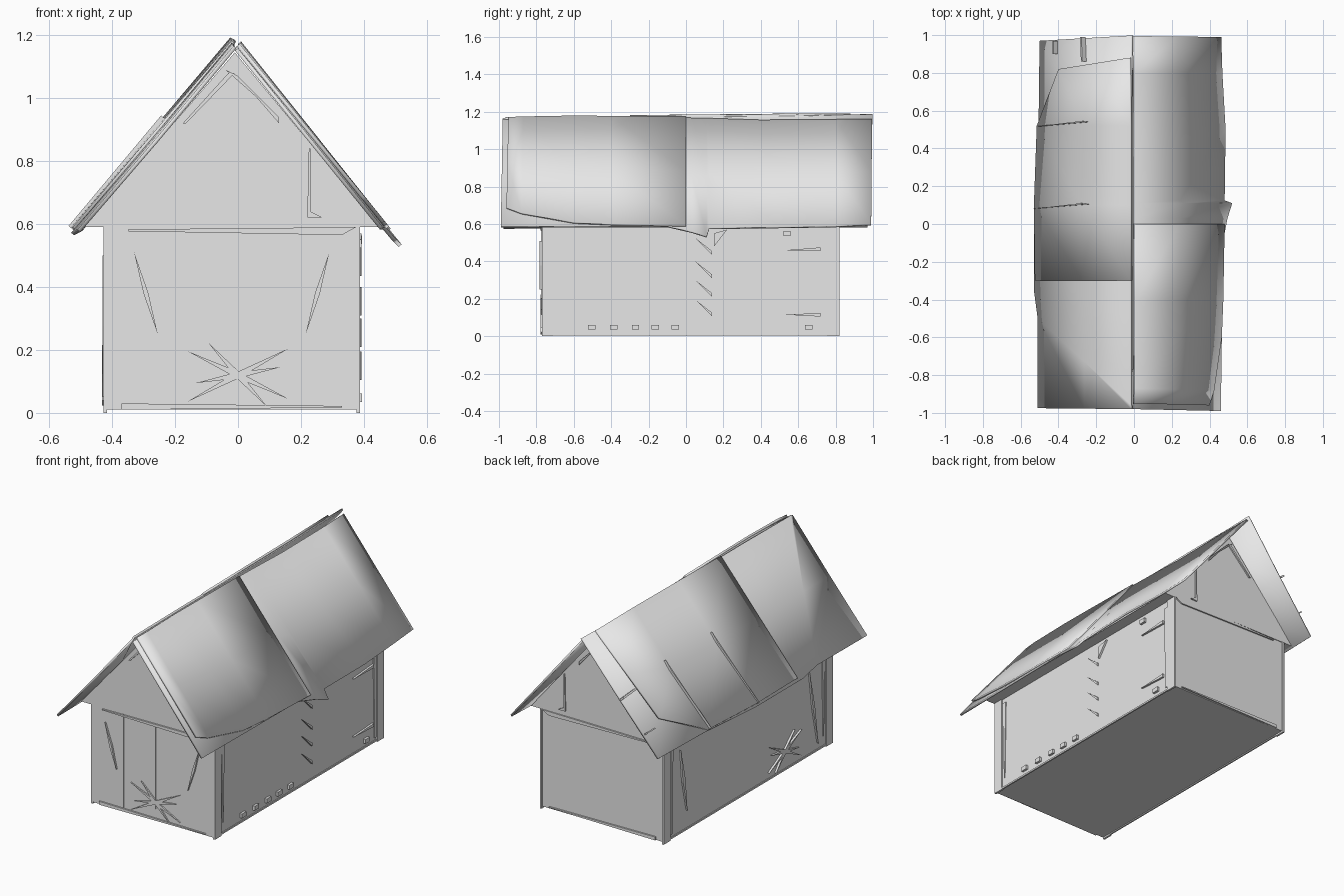
import bpy, bmesh, math
from mathutils import Vector

cube = bpy.data.objects.get("Cube")
if cube:
    bpy.data.objects.remove(cube, do_unlink=True)

grey = bpy.data.materials.new("weathered grey")
grey.diffuse_color = (0.8, 0.8, 0.8, 1)
grey.use_nodes = True
grey.node_tree.nodes["Principled BSDF"].inputs["Base Color"].default_value = (0.8, 0.8, 0.8, 1)

# Body extents
LEFT, RIGHT, FRONT, BACK, EAVE = -0.42, 0.38, -0.77, 0.81, 0.59


def finish(name, bm):
    bmesh.ops.recalc_face_normals(bm, faces=bm.faces)
    mesh = bpy.data.meshes.new(name)
    bm.to_mesh(mesh)
    bm.free()
    ob = bpy.data.objects.new(name, mesh)
    bpy.context.collection.objects.link(ob)
    mesh.materials.append(grey)
    return ob


# Surface mappings: (u, v, distance outwards) -> position
def front(u, v, d): return Vector((u, FRONT - d, v))
def back(u, v, d): return Vector((u, BACK + d, v))
def right(u, v, d): return Vector((RIGHT + d, u, v))
def left(u, v, d): return Vector((LEFT - d, u, v))
def left_slope(u, v, d):
    return Vector((-0.02 - 0.49 * v - 0.77 * d, u, 1.175 - 0.585 * v + 0.64 * d))


def plates(name, place, shapes, depth=0.008, base=-0.004):
    """Extrude outlines outwards from a surface, as one object."""
    bm = bmesh.new()
    for pts in shapes:
        low = [bm.verts.new(place(u, v, base)) for u, v in pts]
        top = [bm.verts.new(place(u, v, depth)) for u, v in pts]
        bm.faces.new(low)
        bm.faces.new(top)
        n = len(pts)
        for i in range(n):
            j = (i + 1) % n
            bm.faces.new((low[i], low[j], top[j], top[i]))
    return finish(name, bm)


def rect(u0, u1, v0, v1):
    return [(u0, v0), (u1, v0), (u1, v1), (u0, v1)]


def strip(a, b, w):
    """Tapered splinter from a to b."""
    a, b = Vector(a), Vector(b)
    s = (b - a).orthogonal().normalized() * w / 2
    return [tuple(a), tuple((a + b) / 2 + s), tuple(b), tuple((a + b) / 2 - s)]


def sheet(name, ridge, eave, sag=0.0, thick=0.012):
    """Warped roof sheet between a ridge line and an eave line."""
    bm = bmesh.new()
    rows = []
    for r, e in zip(ridge, eave):
        a, b = Vector((r[1], r[0], r[2])), Vector((e[1], e[0], e[2]))
        mid = (a + b) / 2 + Vector((0, 0, -sag))
        rows.append([bm.verts.new(p) for p in (a, mid, b)])
    for p, q in zip(rows, rows[1:]):
        for i in range(2):
            bm.faces.new((p[i], p[i + 1], q[i + 1], q[i]))
    ob = finish(name, bm)
    # outward faces must look up so thickness goes inwards
    if ob.data.polygons[0].normal.z < 0:
        ob.data.flip_normals()
    solid = ob.modifiers.new("thickness", "SOLIDIFY")
    solid.thickness = thick
    solid.offset = -1
    bpy.ops.object.select_all(action="DESELECT")
    ob.select_set(True)
    bpy.context.view_layer.objects.active = ob
    bpy.ops.object.shade_smooth_by_angle(angle=math.radians(30))
    return ob


# Walls and the wider attic on top
L = BACK - FRONT
plates("walls", front, [rect(LEFT, RIGHT, 0.01, EAVE)], depth=0, base=-L)
plates("attic", front, [[(-0.49, EAVE), (0.45, EAVE), (-0.01, 1.145)]], depth=0.004, base=-L - 0.004)

# Corner posts and base sills on both long sides
for side, place in (("right", right), ("left", left)):
    plates(side + "_corner_posts", place,
           [rect(FRONT, -0.71, 0.0, EAVE), rect(0.755, BACK + 0.01, 0.0, EAVE)], depth=0.008)
    plates(side + "_post_slats", place,
           [[(-0.705, 0.56), (-0.675, 0.56), (-0.685, 0.07), (-0.69, 0.07)],
            [(0.725, 0.55), (0.75, 0.55), (0.75, 0.03), (0.735, 0.03)]], depth=0.005)
    plates(side + "_sill", place, [rect(-0.71, 0.755, 0.004, 0.014)], depth=0.005)

# Splinters and nail heads on the right wall
chips = [[(0.05, z + 0.09), (0.14, z + 0.02), (0.14, z), (0.07, z + 0.07)]
         for z in (0.105, 0.21, 0.31, 0.435)]
chips += [[(0.15, 0.55), (0.15, 0.48), (0.22, 0.57)],
          [(0.53, 0.46), (0.72, 0.455), (0.72, 0.475)],
          [(0.53, 0.115), (0.72, 0.105), (0.72, 0.125)]]
plates("right_wall_splinters", right, chips, depth=0.012)
nails = [(y, 0.048) for y in (-0.505, -0.385, -0.27, -0.165, -0.058, 0.655)] + [(0.54, 0.55)]
plates("right_wall_nails", right,
       [rect(y - 0.02, y + 0.02, z - 0.013, z + 0.013) for y, z in nails], depth=0.014)


def star(cx, cz, r):
    return [strip((cx - r * c, cz - r * s), (cx + r * c, cz + r * s), 0.02)
            for c, s in ((0.95, 0.5), (0.95, -0.45), (0.8, 0.15), (0.55, -0.6))]


# Broken boards
plates("left_wall_break", left, star(-0.32, 0.12, 0.16), depth=0.012)
plates("left_wall_splinters", left, [strip((0.6, 0.12), (0.66, 0.5), 0.025),
                                     strip((-0.63, 0.05), (-0.55, 0.5), 0.02)], depth=0.01)
plates("front_wall_break", front, star(0, 0.12, 0.17), depth=0.008)
plates("front_wall_splinters", front, [strip((-0.33, 0.51), (-0.255, 0.25), 0.015),
                                       strip((0.29, 0.51), (0.215, 0.25), 0.015)], depth=0.012)

# Door boards on the front
plates("door_boards", front, [rect(-0.216, -0.210, 0.03, 0.59),
                              [(-0.175, 0.57), (-0.17, 0.57), (-0.17, 0.08), (-0.175, 0.08)],
                              rect(-0.004, 0.0, 0.08, 0.57)], depth=0.004)

# Beams, sills and gable braces on both ends
for end, place in (("front", front), ("back", back)):
    plates(end + "_sill", place,
           [[(-0.37, 0.01), (0.33, 0.017), (0.33, 0.022), (-0.37, 0.03)]], depth=0.009)
    plates(end + "_beam", place,
           [[(-0.35, 0.577), (0.33, 0.565), (0.375, 0.59), (-0.35, 0.583)]], depth=0.009)
    plates(end + "_gable_braces", place,
           [[(-0.175, 0.92), (-0.165, 0.92), (-0.01, 1.08), (-0.03, 1.08)],
            [(-0.04, 1.09), (0.0, 1.07), (0.13, 0.92), (0.13, 0.94)],
            [(0.22, 0.62), (0.265, 0.62), (0.265, 0.622), (0.23, 0.64), (0.23, 0.84), (0.225, 0.84)]],
           depth=0.012)

# Right roof slope: lower sheet with a torn eave, and a shorter sheet over it
sheet("right_roof_sheet",
      [(-0.98, 0.0, 1.158), (-0.6, 0.005, 1.172), (-0.1, 0.005, 1.17), (0.03, 0.005, 1.168),
       (0.11, 0.005, 1.166), (0.125, 0.005, 1.166), (0.4, 0.005, 1.157), (0.8, 0.005, 1.16), (0.995, 0.0, 1.162)],
      [(-0.99, 0.46, 0.59), (-0.6, 0.465, 0.59), (-0.1, 0.47, 0.59), (0.03, 0.495, 0.56),
       (0.11, 0.52, 0.535), (0.125, 0.48, 0.58), (0.5, 0.485, 0.585), (0.8, 0.468, 0.59), (0.99, 0.462, 0.6)])
sheet("right_roof_overlay",
      [(-0.95, 0.005, 1.172), (-0.87, 0.01, 1.175), (-0.6, 0.01, 1.18), (-0.4, 0.01, 1.178), (0.0, 0.008, 1.174)],
      [(-0.96, 0.40, 0.69), (-0.88, 0.425, 0.66), (-0.6, 0.465, 0.61), (-0.4, 0.473, 0.6), (0.0, 0.48, 0.592)])

# Left roof slope: folded front corner, bulging middle, short overlapping sheet
sheet("left_roof_sheet",
      [(-0.98, -0.015, 1.165), (-0.955, -0.02, 1.172), (-0.5, -0.02, 1.176), (0.1, -0.02, 1.176),
       (0.55, -0.02, 1.18), (0.998, -0.015, 1.188)],
      [(-0.975, -0.51, 0.582), (-0.5, -0.51, 0.585), (-0.35, -0.53, 0.572), (0.1, -0.53, 0.572),
       (0.55, -0.505, 0.585), (0.97, -0.5, 0.59)], sag=0.004)
sheet("left_roof_overlay",
      [(-0.3, -0.02, 1.182), (0.1, -0.02, 1.186), (0.52, -0.02, 1.19), (0.88, -0.025, 1.192)],
      [(-0.3, -0.525, 0.59), (0.1, -0.53, 0.59), (0.52, -0.515, 0.597), (0.82, -0.40, 0.748)])

# Torn strips standing off the left slope
plates("left_roof_tears", left_slope,
       [[(0.515, 1.0), (0.54, 0.42), (0.545, 0.5)], [(0.08, 1.02), (0.105, 0.42), (0.11, 0.5)],
        [(0.86, 0.48), (0.99, 0.49), (0.99, 0.505), (0.86, 0.495)],
        [(0.9, 0.79), (0.97, 0.79), (0.97, 0.8), (0.9, 0.8)]], depth=0.024)
